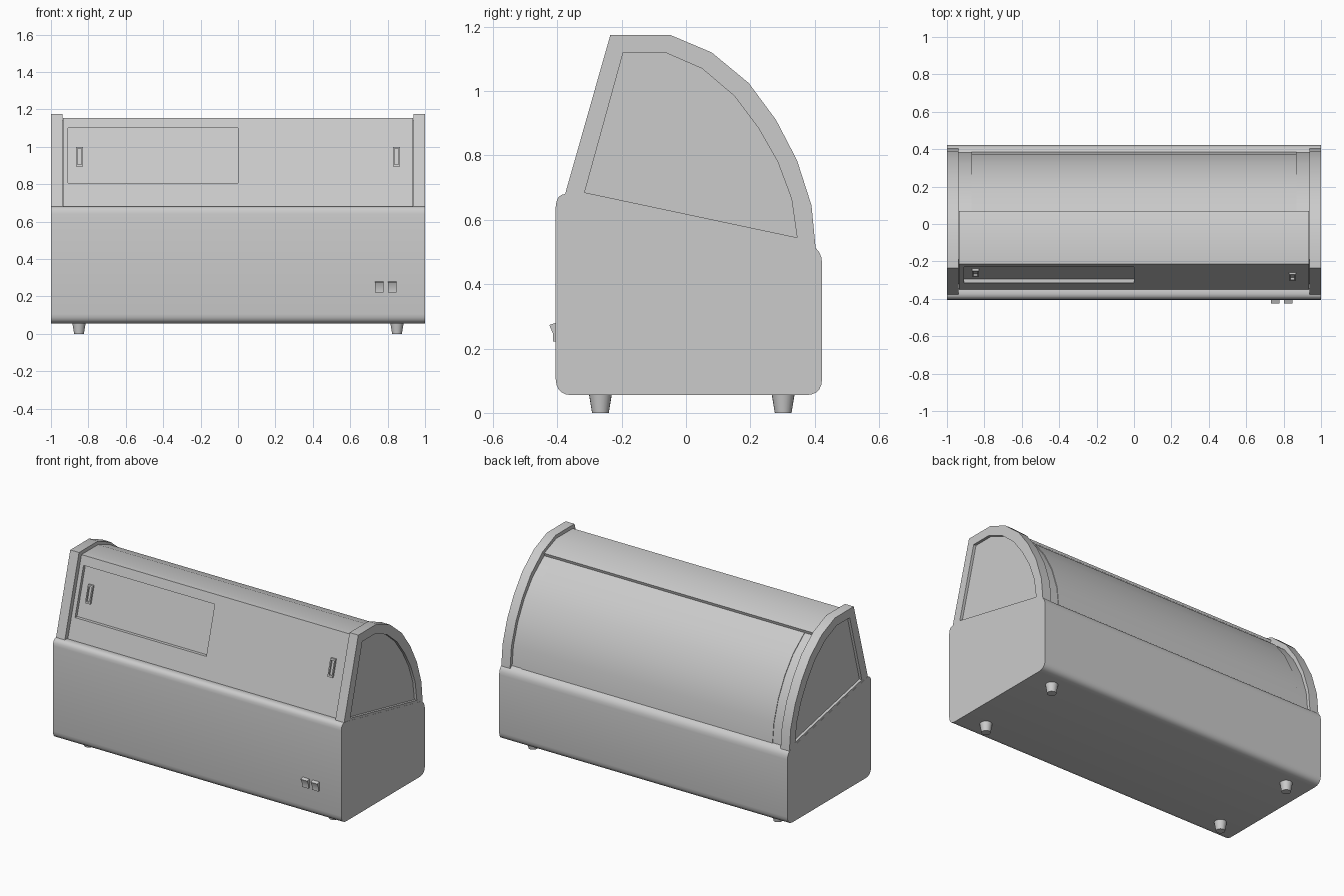
import bpy, bmesh, math
from mathutils import Vector

if "Cube" in bpy.data.objects:
    bpy.data.objects.remove(bpy.data.objects["Cube"])


def finish(name, bm):
    bmesh.ops.recalc_face_normals(bm, faces=bm.faces)
    mesh = bpy.data.meshes.new(name)
    bm.to_mesh(mesh)
    bm.free()
    ob = bpy.data.objects.new(name, mesh)
    bpy.context.collection.objects.link(ob)
    return ob


def side_map(p, d):
    return (d, p[0], p[1])


def front_map(p, d):
    # point on the sloping door plane, pushed back by d
    return (p[0], -0.35 + (p[1] - 0.68) * 0.284 + d, p[1])


def prism(name, pts, d0, d1, put=side_map):
    bm = bmesh.new()
    a, b = [[bm.verts.new(put(p, d)) for p in pts] for d in (d0, d1)]
    bm.faces.new(a)
    bm.faces.new(b)
    for i in range(len(pts)):
        j = (i + 1) % len(pts)
        bm.faces.new((a[i], a[j], b[j], b[i]))
    return finish(name, bm)


def ring(name, outer, inner, d0, d1, put=side_map):
    bm = bmesh.new()
    loops = [[bm.verts.new(put(p, d)) for p in pts]
             for pts, d in ((outer, d0), (outer, d1), (inner, d1), (inner, d0))]
    n = len(outer)
    for k in range(4):
        a, b = loops[k], loops[(k + 1) % 4]
        for i in range(n):
            j = (i + 1) % n
            bm.faces.new((a[i], a[j], b[j], b[i]))
    return finish(name, bm)


def rounded(pts, r, steps=5):
    # replace each corner with a smooth curve
    out = []
    for i, p in enumerate(pts):
        p = Vector(p)
        a = p + (Vector(pts[i - 1]) - p).normalized() * r
        b = p + (Vector(pts[(i + 1) % len(pts)]) - p).normalized() * r
        for s in range(steps + 1):
            t = s / steps
            w = 2 * t * (1 - t) * 0.85
            q = a * (1 - t) ** 2 + p * 2 * t * (1 - t) + b * t ** 2
            out.append(tuple(q.lerp((a + b) / 2, 0.1 * w)))
    return out


def rect(x0, x1, z0, z1):
    return [(x0, z0), (x1, z0), (x1, z1), (x0, z1)]


# cabinet body with a sloping top
prism("cabinet_body", rounded([(-0.405, 0.055), (0.423, 0.055), (0.423, 0.515), (-0.405, 0.69)], 0.05), -1, 1)

# end frames with recessed windows
outer = [(-0.38, 0.665), (-0.235, 1.175), (-0.05, 1.175), (0.08, 1.12), (0.195, 1.025),
         (0.28, 0.91), (0.345, 0.785), (0.39, 0.645), (0.405, 0.49)]
inner = [(-0.315, 0.685), (-0.195, 1.12), (-0.065, 1.12), (0.05, 1.07), (0.15, 0.985),
         (0.225, 0.885), (0.285, 0.78), (0.328, 0.665), (0.345, 0.545)]
for s, side in ((-1, "left"), (1, "right")):
    ring(side + "_end_frame", outer, inner, s * 0.938, s * 0.999)
    prism(side + "_window", inner, s * 0.942, s * 0.982)

# curved hood between the ends, with a step below the top panel
curve = [(0.066, 1.09), (0.18, 1.0), (0.262, 0.895), (0.326, 0.775), (0.37, 0.64), (0.386, 0.49)]
prism("curved_hood", [(-0.33, 0.64), (-0.19, 1.14), (0.0, 1.11)] + curve, -0.94, 0.94)
prism("curved_glass", [(y + 0.003, z + 0.003) for y, z in curve]
      + [(y - 0.01, z - 0.01) for y, z in reversed(curve)], -0.87, 0.87)
prism("top_panel", [(-0.215, 1.155), (-0.05, 1.155), (0.07, 1.108), (0.065, 1.09),
                    (-0.05, 1.13), (-0.208, 1.13)], -0.935, 0.935)

# sloping door panel, open on the left over the recessed door
ring("door_panel", rect(-0.935, 0.935, 0.65, 1.155), rect(-0.91, 0, 0.805, 1.1), 0, 0.03, front_map)
prism("sliding_door", rect(-0.92, 0.01, 0.79, 1.11), 0.02, 0.032, front_map)

# door handles
for s, side, d in ((-1, "left", 0.02), (1, "right", 0)):
    ring(side + "_handle", rect(s * 0.865, s * 0.83, 0.895, 1.0),
         rect(s * 0.858, s * 0.838, 0.905, 0.99), d - 0.012, d + 0.005, front_map)

# rocker switches
for i, x in enumerate((0.755, 0.825)):
    prism("switch_%d" % (i + 1), [(-0.39, 0.285), (-0.425, 0.273), (-0.413, 0.245),
                                  (-0.414, 0.222), (-0.39, 0.222)], x - 0.023, x + 0.023)

# tapered feet
for x in (-0.85, 0.85):
    for y in (-0.266, 0.302):
        bpy.ops.mesh.primitive_cone_add(vertices=20, radius1=0.026, radius2=0.036, depth=0.06,
                                        location=(x, y, 0.03))
        bpy.context.object.name = "foot"

# smooth shading with sharp edges kept
bpy.ops.object.select_all(action='SELECT')
bpy.context.view_layer.objects.active = bpy.data.objects["cabinet_body"]
bpy.ops.object.shade_smooth_by_angle(angle=math.radians(32))
